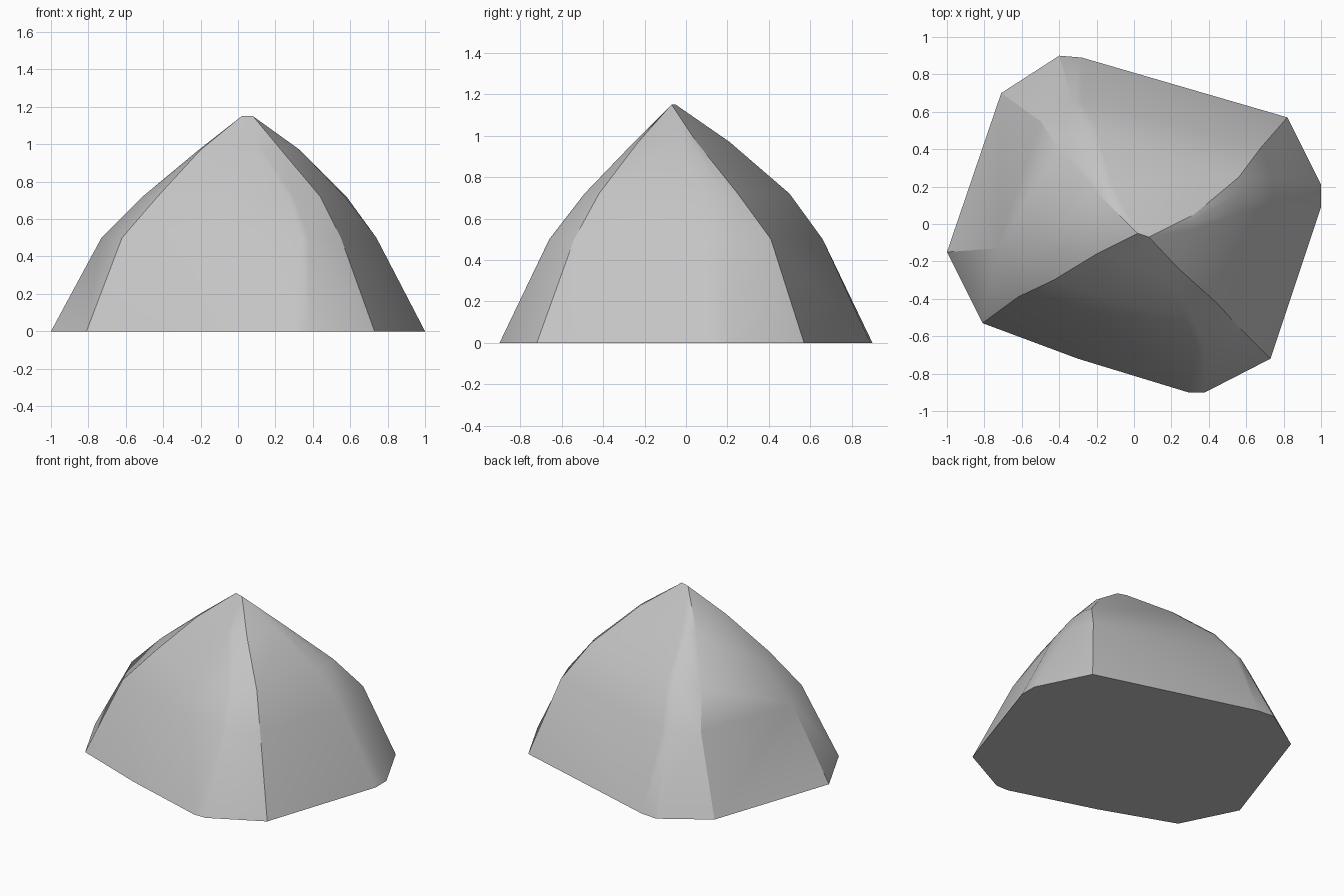
import bpy
import bmesh
import math

default_cube = bpy.data.objects.get("Cube")
if default_cube:
    bpy.data.objects.remove(default_cube, do_unlink=True)


def make_material(name, grey):
    colour = (grey, grey, grey, 1)
    material = bpy.data.materials.new(name)
    material.use_nodes = True
    material.diffuse_color = colour
    material.node_tree.nodes["Principled BSDF"].inputs["Base Color"].default_value = colour
    return material


# Ridges run from the ground to just below the peak, one (x, y) per level
LEVELS = (0, .5, .72, .97)
PEAK_HEIGHT = 1.15
PEAK_ENDS = ((.02, -.05), (.08, -.07))
RIDGES = {
    "right": ((-1, -.15), (-.73, -.13), (-.51, -.12), (-.21, -.1)),
    "front_right": ((-.81, -.53), (-.62, -.39), (-.43, -.3), (-.2, -.16)),
    "front_middle": ((-.3, -.72), (-.2, -.53), (-.12, -.4), (-.02, -.2)),
    "front_inner": ((.29, -.9), (.34, -.66), (.27, -.49), (.1, -.25)),
    "front_outer": ((.38, -.9), (.38, -.65), (.3, -.48), (.13, -.25)),
    "front_left": ((.73, -.72), (.55, -.54), (.44, -.42), (.23, -.23)),
    "left_front": ((1, .09), (.74, .08), (.57, .06), (.32, -.03)),
    "left_back": ((1, .21), (.74, .24), (.58, .18), (.33, .02)),
    "back_left": ((.82, .57), (.68, .41), (.56, .25), (.32, .05)),
    "back_inner": ((-.28, .89), (-.28, .66), (-.2, .5), (-.12, .21)),
    "back_outer": ((-.4, .9), (-.33, .66), (-.25, .5), (-.15, .21)),
    "back_right": ((-.71, .7), (-.5, .55), (-.41, .41), (-.2, .17)),
}


def build_rock():
    bm = bmesh.new()
    columns = []
    for points in RIDGES.values():
        column = [bm.verts.new((x, y, z)) for (x, y), z in zip(points, LEVELS)]
        # Each ridge ends at the nearer end of the short peak edge
        end = PEAK_ENDS[0] if points[-1][0] < 0 else PEAK_ENDS[1]
        column.append(bm.verts.new((*end, PEAK_HEIGHT)))
        columns.append(column)

    # Side facets between neighbouring ridges
    for index, column in enumerate(columns):
        neighbour = columns[(index + 1) % len(columns)]
        for low in range(len(LEVELS)):
            bm.faces.new((column[low], neighbour[low],
                          neighbour[low + 1], column[low + 1]))

    # Flat underside
    bm.faces.new([column[0] for column in reversed(columns)])

    bmesh.ops.remove_doubles(bm, verts=bm.verts, dist=.001)
    sides = [face for face in bm.faces if len(face.verts) == 4]
    bmesh.ops.triangulate(bm, faces=sides)
    bmesh.ops.recalc_face_normals(bm, faces=bm.faces)

    mesh = bpy.data.meshes.new("rock")
    bm.to_mesh(mesh)
    bm.free()
    rock = bpy.data.objects.new("rock", mesh)
    bpy.context.collection.objects.link(rock)
    return rock


rock = build_rock()
rock.data.materials.append(make_material("stone grey", .55))

# Soft shading across shallow facets, crisp main ridges
bpy.ops.object.select_all(action="DESELECT")
rock.select_set(True)
bpy.context.view_layer.objects.active = rock
bpy.ops.object.shade_smooth_by_angle(angle=math.radians(28))
